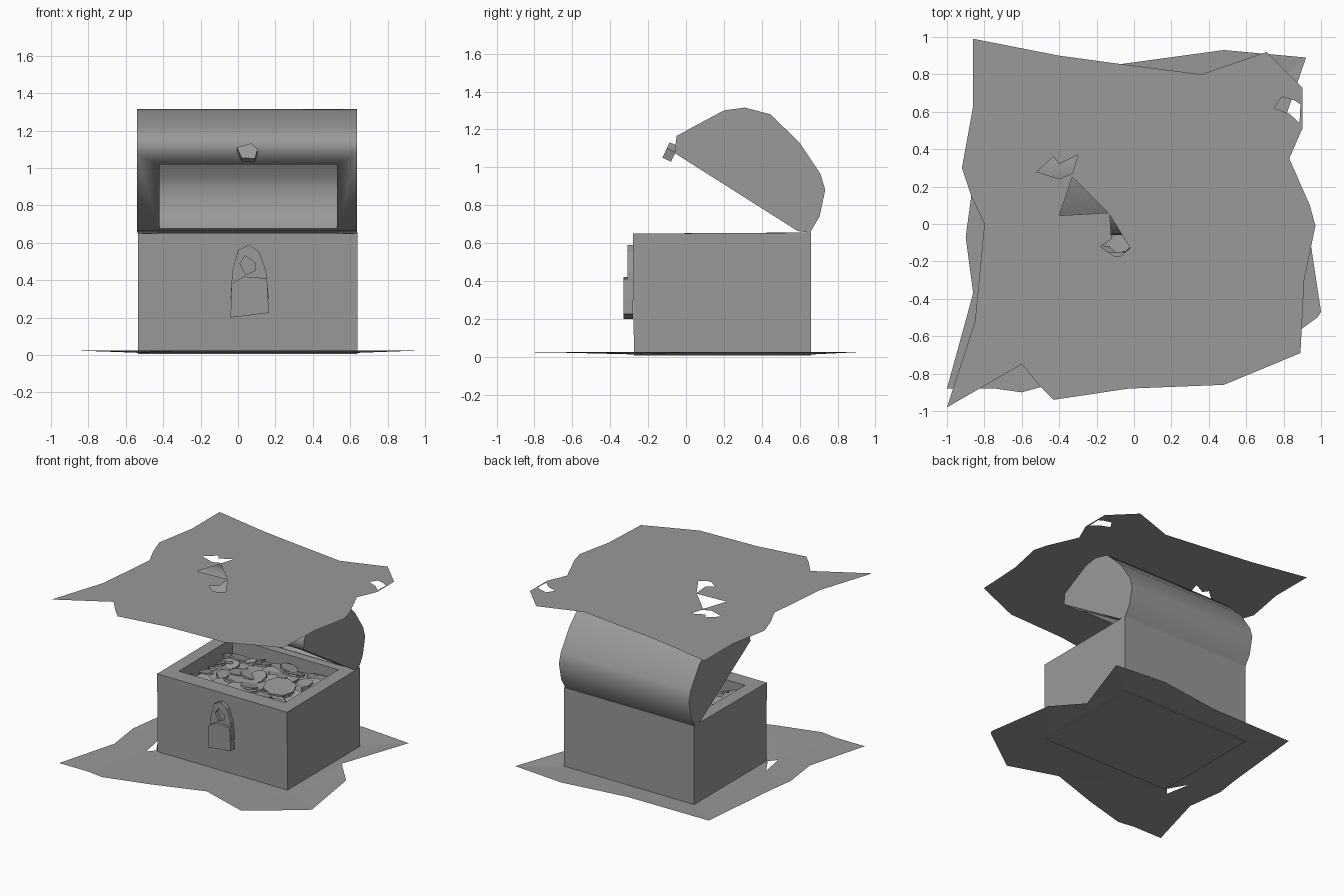
import bpy, bmesh, math, random
from mathutils import Matrix, Euler, Vector

if "Cube" in bpy.data.objects:
    bpy.data.objects.remove(bpy.data.objects["Cube"])

random.seed(4)

# One dark grey for every part
grey = bpy.data.materials.new("dark_grey")
grey.diffuse_color = (.32, .32, .32, 1)
grey.use_nodes = True
grey.node_tree.nodes["Principled BSDF"].inputs["Base Color"].default_value = grey.diffuse_color


def finish(name, bm, smooth=None, normals=True):
    if normals:
        bmesh.ops.recalc_face_normals(bm, faces=bm.faces)
    me = bpy.data.meshes.new(name)
    bm.to_mesh(me)
    bm.free()
    me.materials.append(grey)
    ob = bpy.data.objects.new(name, me)
    bpy.context.collection.objects.link(ob)
    if smooth:
        bpy.ops.object.select_all(action='DESELECT')
        ob.select_set(True)
        bpy.context.view_layer.objects.active = ob
        bpy.ops.object.shade_smooth_by_angle(angle=math.radians(smooth))
    return ob


def fill_loops(loops):
    """Flat bmesh in xy: first loop is the outline, the rest are holes."""
    bm = bmesh.new()
    rings = []
    for pts in loops:
        vs = [bm.verts.new((x, y, 0)) for x, y in pts]
        for a, b in zip(vs, vs[1:] + vs[:1]):
            bm.edges.new((a, b))
        rings.append(vs)
    bmesh.ops.triangle_fill(bm, edges=bm.edges[:], use_beauty=True, normal=(0, 0, 1))
    for f in bm.faces:
        f.normal_update()
        if f.normal.z < 0:
            f.normal_flip()
    return bm, rings


def plate(name, loops, depth, matrix):
    """Extruded outline, placed by a matrix."""
    bm, _ = fill_loops(loops)
    r = bmesh.ops.extrude_face_region(bm, geom=bm.faces[:], use_keep_orig=True)
    for v in r['geom']:
        if isinstance(v, bmesh.types.BMVert):
            v.co.z += depth
    bm.transform(matrix)
    return finish(name, bm)


def hollow(name, outer, inner, xo, xi, smooth):
    """Open trough: a yz profile swept in x, with a smaller trough inside it."""
    bm = bmesh.new()
    rows = [[bm.verts.new((x, y, z)) for y, z in prof]
            for prof, xs in ((outer, xo), (inner, xi)) for x in xs]
    n = len(outer)
    for a, b in (rows[:2], rows[2:]):
        for i in range(n - 1):
            bm.faces.new((a[i], a[i + 1], b[i + 1], b[i]))
        bm.faces.new(a)
        bm.faces.new(b)
    ol, orr, il, ir = rows
    for k in (0, -1):
        bm.faces.new((ol[k], orr[k], ir[k], il[k]))
    for o, i in ((ol, il), (orr, ir)):
        bm.faces.new((o[0], o[-1], i[-1], i[0]))
    return finish(name, bm, smooth)


# Ground sheet, slightly pressed down under the chest
ground = [(-1, -.88), (-.74, -.88), (-.6, -.9), (-.24, -.8), (.18, -.66), (.58, -.79),
          (.98, -.5), (1, -.47), (.915, .09), (.72, .31), (.92, .89), (.48, .93),
          (-.07, .855), (-.8, .85), (-.87, .15), (-.9, -.07), (-.86, -.37)]
foot = [(-.54, -.28), (.65, -.28), (.65, .67), (-.54, .67)]
gap = [(-.6, -.33), (-.55, -.27), (-.64, -.12)]
bm, rings = fill_loops([ground, foot, gap])
bm.faces.new(rings[1])
for ring, z in zip(rings, (.025, .012, .016)):
    for v in ring:
        v.co.z = z
for f in bm.faces:
    f.normal_update()
    if f.normal.z < 0:
        f.normal_flip()
finish("ground_sheet", bm, normals=False)

# Torn sheet hanging above
canopy = [(-.86, .99), (-.86, .63), (-.92, .3), (-.87, .15), (-.8, 0), (-.85, -.52),
          (-1, -.98), (-.6, -.75), (-.5, -.87), (-.43, -.94), (-.03, -.88), (.48, -.86),
          (.89, -.69), (.91, -.3), (.97, -.01), (.94, .1), (.83, .35), (.9, .51),
          (.9, .73), (.71, .92), (.36, .8), (-.07, .855), (-.4, .9)]
tears = [
    [(-.52, .28), (-.43, .36), (-.4, .32), (-.3, .37), (-.33, .27), (-.4, .24)],
    [(-.33, .25), (-.14, .06), (-.4, .045)],
    [(-.13, .05), (-.02, -.13), (-.07, -.17), (-.11, -.17), (-.18, -.12), (-.12, -.08)],
    [(.75, .62), (.79, .68), (.86, .66), (.89, .64), (.885, .54), (.83, .59)],
]
bm, _ = fill_loops([canopy] + tears)
bmesh.ops.translate(bm, verts=bm.verts, vec=(0, 0, 1.4))
finish("torn_upper_sheet", bm, normals=False)

# Chest body: thick-walled open box
hollow("chest_body",
       [(-.28, .65), (-.275, .005), (.66, .005), (.66, .655)],
       [(-.15, .65), (-.15, .42), (.54, .42), (.54, .655)],
       (-.535, .64), (-.43, .53), 30)

# Lid: hollow barrel, hinged open at the back
lid = [(-.06, 1.075), (-.05, 1.165), (.05, 1.22), (.2, 1.3), (.31, 1.315), (.445, 1.28),
       (.6, 1.13), (.71, .965), (.735, .88), (.705, .74), (.655, .655), (.59, .663)]
mid = Vector((.28, .865))
inside = [tuple(mid + (Vector(p) - mid) * .83) for p in lid]
inside[0], inside[-1] = (.03, 1.019), (.57, .676)
hollow("chest_lid", lid, inside, (-.54, .635), (-.42, .53), 65)

# Lid clasp
stand = Matrix.Rotation(math.radians(90), 4, 'X')
plate("lid_clasp", [[(-.055, .02), (-.03, -.04), (.04, -.045), (.055, .01), (.02, .045)]], .05,
      Matrix.Translation((.05, -.06, 1.07)) @ Matrix.Rotation(math.radians(-25), 4, 'X') @ stand)

# Padlock: tapering back plate with a hole, and a raised body
plate("padlock_shackle",
      [[(-.04, .3), (.165, .3), (.15, .45), (.115, .55), (.06, .59), (0, .56), (-.03, .45)],
       [(.01, .49), (.04, .43), (.09, .45), (.095, .49), (.04, .53)]],
      .035, Matrix.Translation((0, -.275, 0)) @ stand)
plate("padlock_body",
      [[(-.04, .2), (.165, .225), (.155, .41), (.03, .42), (-.035, .38)]],
      .05, Matrix.Translation((0, -.28, 0)) @ stand)

# Treasure bed: lumpy surface filling the box
bm = bmesh.new()
bmesh.ops.create_grid(bm, x_segments=9, y_segments=7, size=.5)
for v in bm.verts:
    x, y = v.co.x, v.co.y
    rise = .06 * (1 - 4 * x * x) * (1 - 4 * y * y)
    v.co = (.05 + x * .97, .195 + y * .7, .53 + rise + random.uniform(-.02, .02))
finish("treasure_bed", bm, normals=False)

# Loose coins, plus one large coin lying on top
bm = bmesh.new()


def coin(x, y, z, r, rot):
    bmesh.ops.create_cone(bm, cap_ends=True, segments=8, radius1=r, radius2=r, depth=.016,
                          matrix=Matrix.Translation((x, y, z)) @ Euler(rot).to_matrix().to_4x4())


for i in range(9):
    for j in range(5):
        x = -.34 + i * .098 + random.uniform(-.03, .03)
        y = -.06 + j * .125 + random.uniform(-.03, .03)
        z = .565 + .025 * (1 - ((x - .05) / .5) ** 2)
        coin(x, y, z, random.uniform(.06, .085),
             (random.uniform(-.35, .35), random.uniform(-.35, .35), random.uniform(0, 3)))
coin(.3, .11, .615, .125, (.1, .1, 0))
finish("coins", bm)
